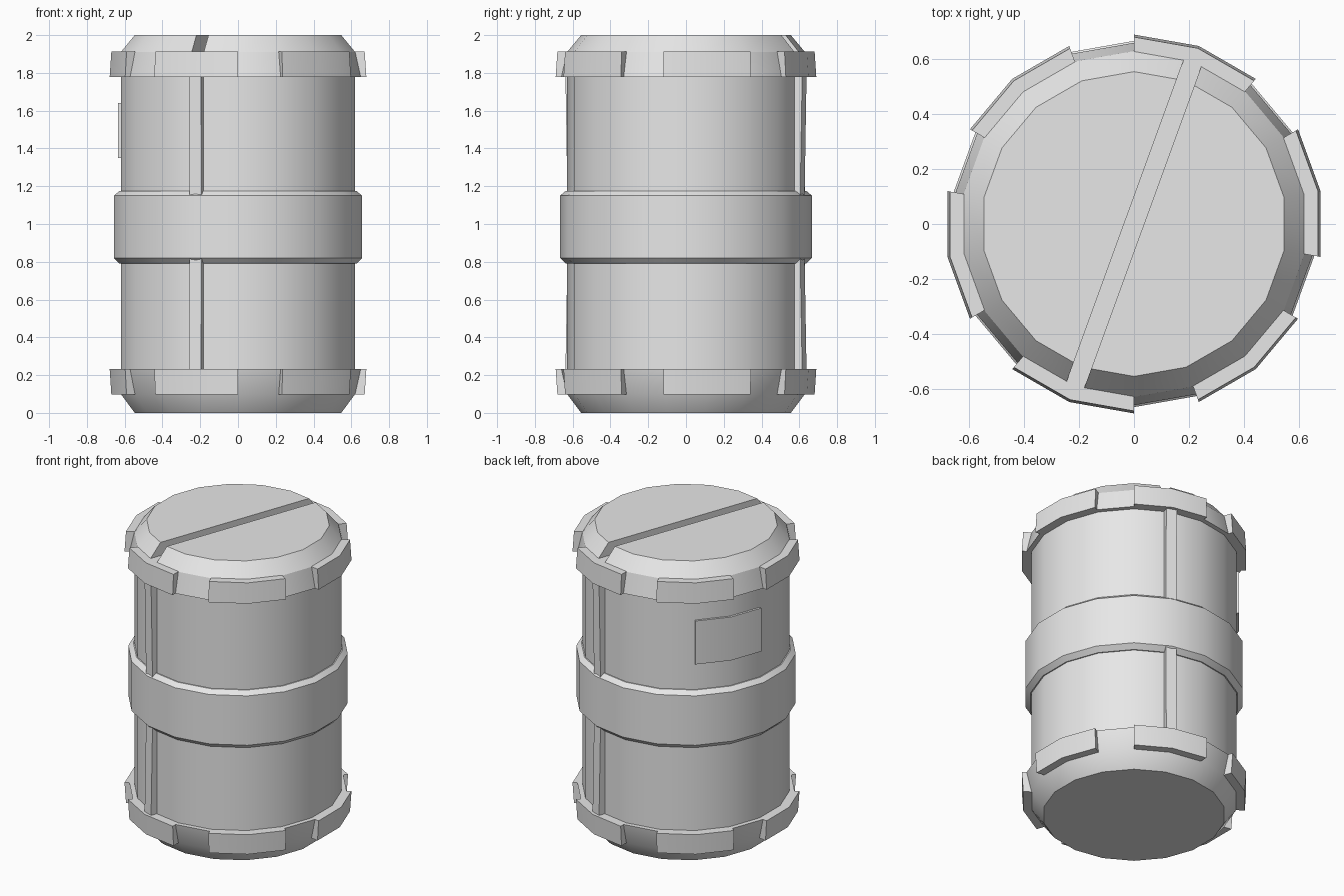
import bpy, bmesh, math
from mathutils import Matrix

if "Cube" in bpy.data.objects:
    bpy.data.objects.remove(bpy.data.objects["Cube"], do_unlink=True)

SEG = 20                        # degrees per side, 18 sides
TILT = math.radians(-20)        # direction of the slot and straps, from +y

grey = bpy.data.materials.new("light_grey")
grey.use_nodes = True
grey.diffuse_color = (0.8, 0.8, 0.8, 1)
grey.node_tree.nodes["Principled BSDF"].inputs["Base Color"].default_value = (0.8, 0.8, 0.8, 1)


def finish(name, bm):
    bmesh.ops.recalc_face_normals(bm, faces=bm.faces)
    mesh = bpy.data.meshes.new(name)
    bm.to_mesh(mesh)
    bm.free()
    mesh.materials.append(grey)
    obj = bpy.data.objects.new(name, mesh)
    bpy.context.collection.objects.link(obj)
    return obj


def smooth(obj):
    bpy.ops.object.select_all(action='DESELECT')
    obj.select_set(True)
    bpy.context.view_layer.objects.active = obj
    bpy.ops.object.shade_smooth_by_angle(angle=math.radians(25))


def sweep(name, profile, start=90, steps=18):
    """Turn a closed (radius, height) profile about z, fully or over some sides."""
    full = steps * SEG == 360
    bm = bmesh.new()
    rings = []
    for i in range(steps if full else steps + 1):
        a = math.radians(start + SEG * i)
        rings.append([bm.verts.new((r * math.cos(a), r * math.sin(a), z)) for r, z in profile])
    n = len(profile)
    for i in range(steps):
        a, b = rings[i], rings[(i + 1) % len(rings)]
        for j in range(n):
            k = (j + 1) % n
            if profile[j][0] or profile[k][0]:
                bm.faces.new((a[j], a[k], b[k], b[j]))
    if not full:
        bm.faces.new(rings[0])
        bm.faces.new(rings[-1])
    bmesh.ops.remove_doubles(bm, verts=bm.verts, dist=0.0001)
    bmesh.ops.dissolve_limit(bm, angle_limit=0.01, verts=bm.verts, edges=bm.edges)
    return finish(name, bm)


def box(name, x, y, z, turn):
    bm = bmesh.new()
    bmesh.ops.create_cube(bm, size=1)
    for v in bm.verts:
        v.co = (x * v.co.x * 2, y[v.co.y > 0], z[v.co.z > 0])
    return bm, Matrix.Rotation(turn, 3, 'Z')


# Drum with chamfered ends and flared rims
drum = sweep("drum", [(0, 0), (0.555, 0), (0.63, 0.1), (0.66, 0.233), (0.63, 0.233),
                      (0.63, 1.777), (0.66, 1.777), (0.63, 1.91), (0.555, 2), (0, 2)])

# Slot across the lid
bm, turn = box("slot", 0.034, (-1, 1), (1.912, 2.2), TILT)
bmesh.ops.transform(bm, matrix=turn.to_4x4(), verts=bm.verts)
cutter = finish("slot_cutter", bm)
cutter.hide_render = True
cut = drum.modifiers.new("slot", 'BOOLEAN')
cut.object = cutter
cut.solver = 'EXACT'
bpy.context.view_layer.objects.active = drum
bpy.ops.object.modifier_apply(modifier="slot")
bpy.data.objects.remove(cutter, do_unlink=True)
smooth(drum)

# Bevelled hoop round the middle
smooth(sweep("middle_hoop", [(0.6, 0.79), (0.637, 0.79), (0.667, 0.82),
                             (0.667, 1.15), (0.637, 1.175), (0.6, 1.175)]))

# Raised grip blocks on both rims
for level in ("lower", "upper"):
    for i in range(6):
        outline = [(0.6, 1.777), (0.69, 1.777), (0.681, 1.912), (0.6, 1.912)]
        if level == "lower":
            outline = [(r, 2.01 - z) for r, z in outline]
        smooth(sweep(f"{level}_grip_block_{i + 1}", outline, 50 + 60 * i, 2))

# Vertical straps on front and back, leaning out towards the rims
for side, angle in (("back", TILT), ("front", TILT + math.pi)):
    for level, inner, outer in (("upper", 1.1, 1.8), ("lower", 0.87, 0.21)):
        bm, turn = box("strap", 0.034, (0.56, 0.655), sorted((inner, outer)), angle)
        for v in bm.verts:
            if v.co.y > 0.6 and abs(v.co.z - outer) < 0.01:
                v.co.y += 0.012
        bmesh.ops.transform(bm, matrix=turn.to_4x4(), verts=bm.verts)
        finish(f"{side}_{level}_strap", bm)

# Curved plate on the side
smooth(sweep("side_plate", [(0.62, 1.35), (0.645, 1.35), (0.645, 1.64), (0.62, 1.64)], 130, 2))
